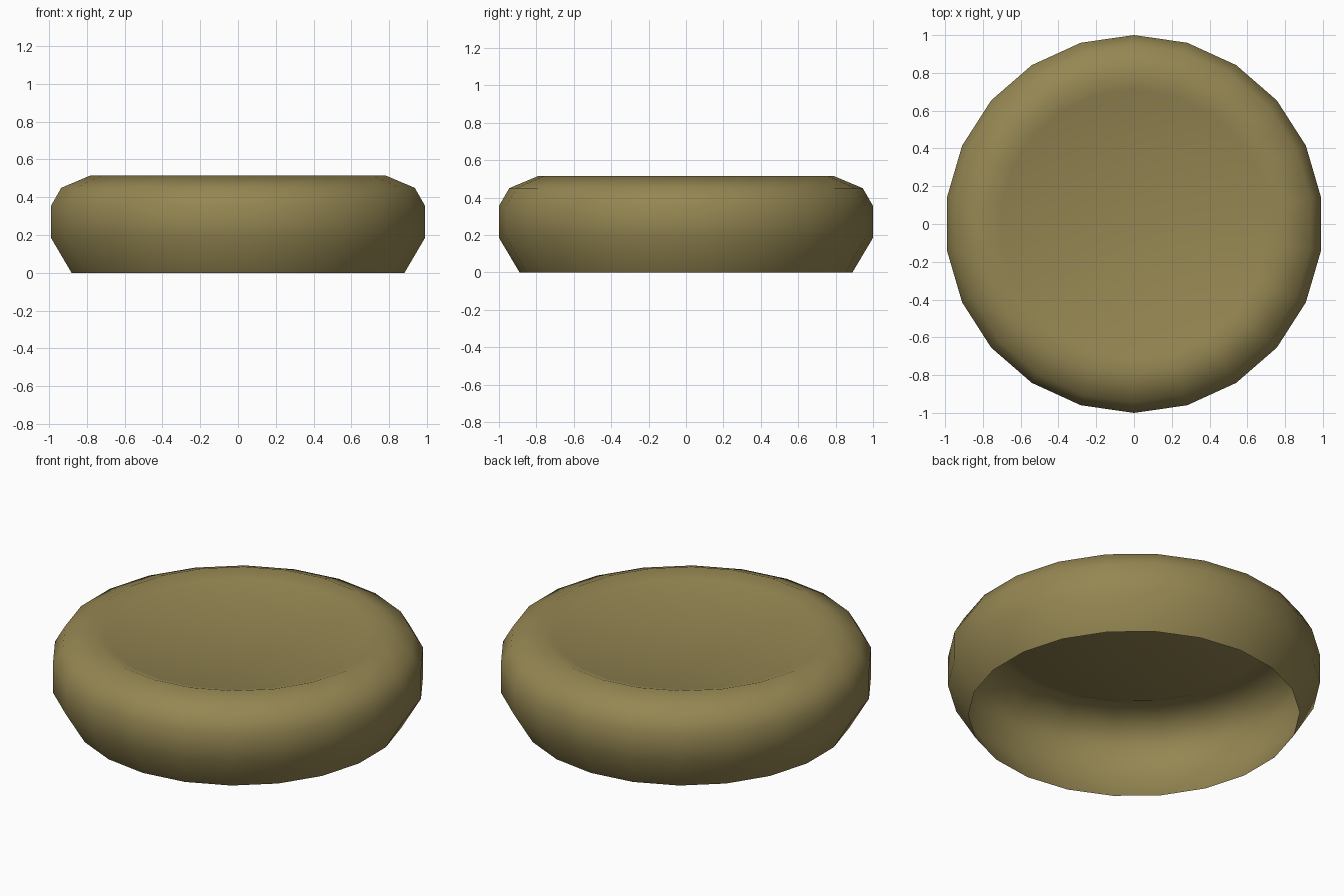
import bpy, bmesh, math

if "Cube" in bpy.data.objects:
    bpy.data.objects.remove(bpy.data.objects["Cube"])

SIDES = 22
# radius, height from the open bottom rim up to the slightly dished top
PROFILE = [(0.89, 0.0), (1.0, 0.185), (1.0, 0.355), (0.945, 0.45),
           (0.79, 0.515), (0.71, 0.485)]
CENTRE_Z = 0.475

bm = bmesh.new()
rings = []
for r, z in PROFILE:
    rings.append([bm.verts.new((r * math.sin(2 * math.pi * i / SIDES),
                                -r * math.cos(2 * math.pi * i / SIDES), z))
                  for i in range(SIDES)])

# side walls and rounded shoulder
for a, b in zip(rings, rings[1:]):
    for i in range(SIDES):
        j = (i + 1) % SIDES
        bm.faces.new((a[i], a[j], b[j], b[i]))

# shallow dished top
centre = bm.verts.new((0, 0, CENTRE_Z))
for i in range(SIDES):
    bm.faces.new((rings[-1][i], rings[-1][(i + 1) % SIDES], centre))

for f in bm.faces:
    f.smooth = True

mesh = bpy.data.meshes.new("round_cushion")
bm.to_mesh(mesh)
bm.free()
cushion = bpy.data.objects.new("round_cushion", mesh)
bpy.context.collection.objects.link(cushion)

# olive tan colour
mat = bpy.data.materials.new("olive_tan")
mat.diffuse_color = (0.30, 0.24, 0.085, 1)
mat.use_nodes = True
mat.node_tree.nodes["Principled BSDF"].inputs["Base Color"].default_value = mat.diffuse_color
mesh.materials.append(mat)
